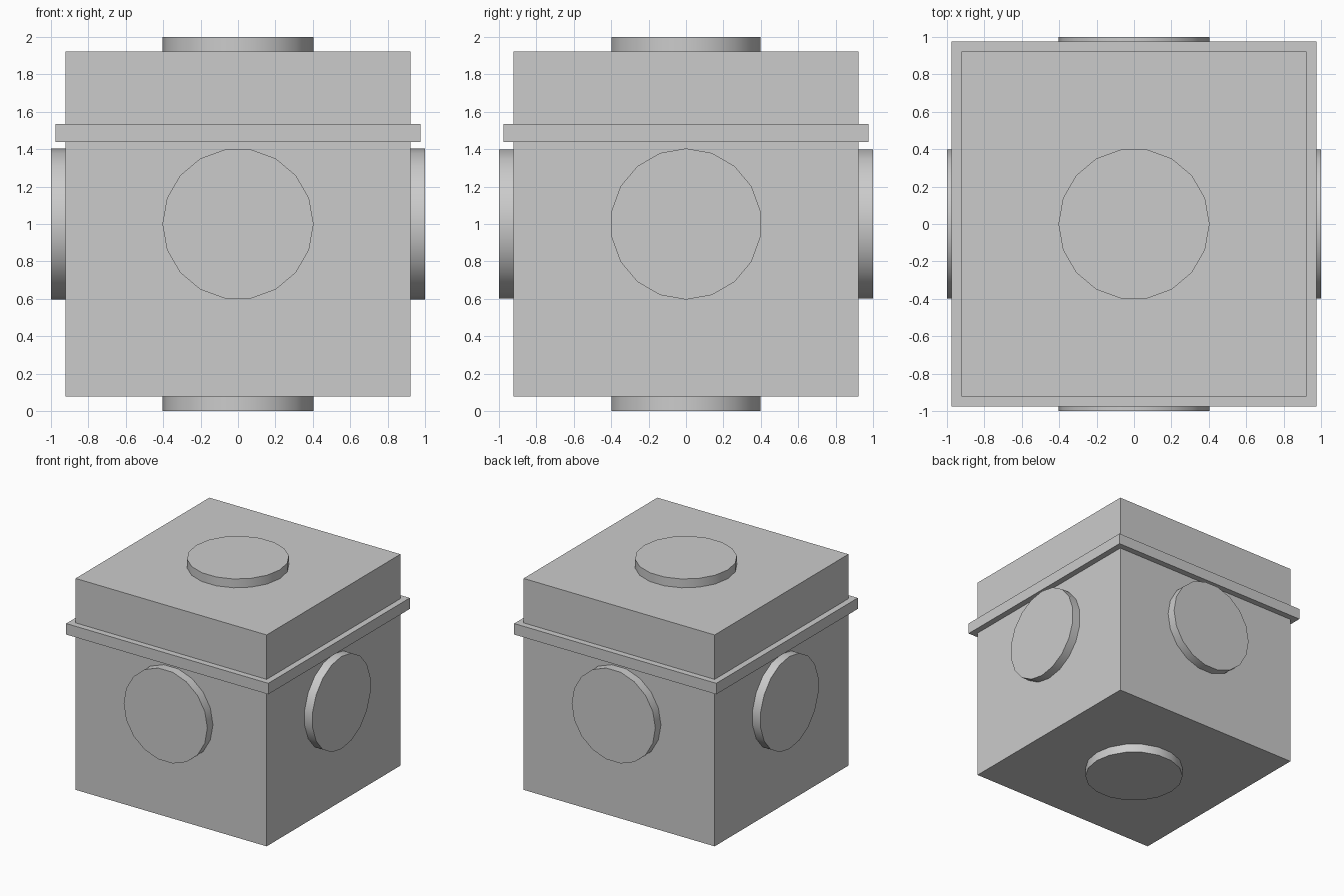
import bpy, bmesh
from math import radians, cos, sin, pi
from mathutils import Matrix

if "Cube" in bpy.data.objects:
    bpy.data.objects.remove(bpy.data.objects["Cube"])

MID = 1.0       # height of the cube centre
HALF = 0.923    # half width of the cube


def add_object(name, bm):
    bmesh.ops.recalc_face_normals(bm, faces=bm.faces)
    mesh = bpy.data.meshes.new(name)
    bm.to_mesh(mesh)
    bm.free()
    obj = bpy.data.objects.new(name, mesh)
    bpy.context.collection.objects.link(obj)
    return obj


def box(name, half, z0, z1):
    bm = bmesh.new()
    m = Matrix.Translation((0, 0, (z0 + z1) / 2)) @ Matrix.Diagonal((2 * half, 2 * half, z1 - z0, 1))
    bmesh.ops.create_cube(bm, size=1, matrix=m)
    return add_object(name, bm)


def disc(name, rotation, radius=0.404, sides=18):
    # Profile polygon extruded outward from the cube face
    bm = bmesh.new()
    ring = [bm.verts.new((radius * cos(2 * pi * i / sides), radius * sin(2 * pi * i / sides), HALF - 0.003))
            for i in range(sides)]
    base = bm.faces.new(ring)
    ext = bmesh.ops.extrude_face_region(bm, geom=[base], use_keep_orig=True)
    top = [g for g in ext["geom"] if isinstance(g, bmesh.types.BMVert)]
    bmesh.ops.translate(bm, verts=top, vec=(0, 0, 1.0 - HALF + 0.003))
    bm.transform(Matrix.Translation((0, 0, MID)) @ rotation)
    obj = add_object(name, bm)
    # Smooth rim, sharp cap edges
    bpy.ops.object.select_all(action='DESELECT')
    obj.select_set(True)
    bpy.context.view_layer.objects.active = obj
    bpy.ops.object.shade_smooth_by_angle(angle=radians(30))


# Cube body and the raised band around it
box("cube_body", HALF, MID - HALF, MID + HALF)
box("lid_band", 0.976, 1.439, 1.535)

# One round button on each of the six faces
for name, axis, angle in [("top_disc", 'X', 0), ("bottom_disc", 'X', 180),
                          ("front_disc", 'X', 90), ("back_disc", 'X', -90),
                          ("right_disc", 'Y', 90), ("left_disc", 'Y', -90)]:
    disc(name, Matrix.Rotation(radians(angle), 4, axis))
